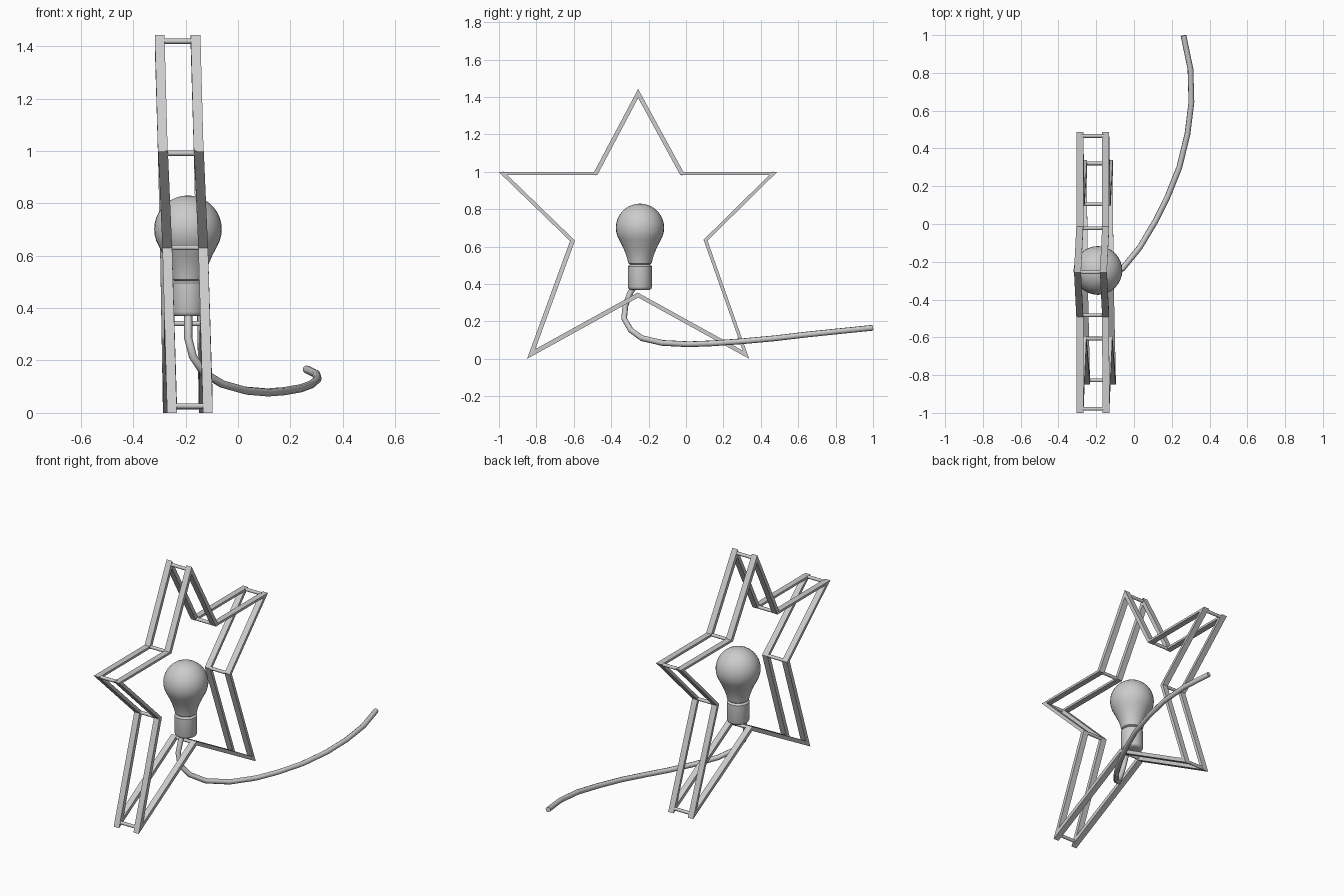
import bpy, bmesh, math
from mathutils import Vector, Matrix

if "Cube" in bpy.data.objects:
    bpy.data.objects.remove(bpy.data.objects["Cube"])

# star outline: outer corner (y, z), x of the left frame there, width of the bar to the next corner
STAR = [(-.256, 1.443, -.299, .023), (-.013, .998, -.287, .014), (.486, .998, -.287, .018),
        (.115, .632, -.279, .018), (.338, 0, -.268, .022), (-.256, .328, -.264, .024),
        (-.850, 0, -.252, .024), (-.620, .630, -.270, .020), (-1.0, .998, -.286, .014),
        (-.492, .998, -.287, .023)]
DEPTH, GAP = .037, .137
N = len(STAR)
outer = [Vector((s[0], s[1])) for s in STAR]


def inward(i):
    d = (outer[(i + 1) % N] - outer[i % N]).normalized()
    return Vector((d.y, -d.x))


# mitred inner outline
inner = []
for i in range(N):
    a, b = inward(i - 1), inward(i)
    m = Matrix(((a.x, a.y), (b.x, b.y)))
    inner.append(outer[i] + m.inverted() @ Vector((STAR[i - 1][3], STAR[i][3])))


def new_object(name, bm, smooth=False):
    bmesh.ops.recalc_face_normals(bm, faces=bm.faces)
    me = bpy.data.meshes.new(name)
    bm.to_mesh(me)
    bm.free()
    ob = bpy.data.objects.new(name, me)
    bpy.context.collection.objects.link(ob)
    if smooth:
        bpy.ops.object.select_all(action='DESELECT')
        bpy.context.view_layer.objects.active = ob
        ob.select_set(True)
        bpy.ops.object.shade_smooth_by_angle(angle=math.radians(40))
    return ob


# square-section star frames
def star_frame(name, dx):
    bm = bmesh.new()
    rings = []
    for i in range(N):
        x = STAR[i][2] + dx
        o, n = outer[i], inner[i]
        rings.append([bm.verts.new(c) for c in (
            (x - DEPTH / 2, o.x, o.y), (x + DEPTH / 2, o.x, o.y),
            (x + DEPTH / 2, n.x, n.y), (x - DEPTH / 2, n.x, n.y))])
    for i in range(N):
        a, b = rings[i], rings[(i + 1) % N]
        for k in range(4):
            j = (k + 1) % 4
            bm.faces.new((a[k], a[j], b[j], b[k]))
    new_object(name, bm)


star_frame("star_frame_left", 0)
star_frame("star_frame_right", GAP)

# rungs joining the two frames at every corner
bm = bmesh.new()
for i in range(N):
    c = (outer[i] + inner[i]) / 2
    mat = Matrix.Translation((STAR[i][2] + GAP / 2, c.x, c.y)) @ Matrix.Rotation(math.pi / 2, 4, 'Y')
    bmesh.ops.create_cone(bm, cap_ends=True, segments=12, radius1=.01, radius2=.01, depth=GAP - .02, matrix=mat)
new_object("frame_rungs", bm, True)


# lathed parts of the lamp
def lathe(name, profile, segments=32):
    bm = bmesh.new()
    vs = [bm.verts.new((r, 0, z)) for r, z in profile]
    es = [bm.edges.new(p) for p in zip(vs, vs[1:])]
    bmesh.ops.spin(bm, geom=vs + es, axis=(0, 0, 1), cent=(0, 0, 0), angle=2 * math.pi,
                   steps=segments, use_merge=True)
    bmesh.ops.remove_doubles(bm, verts=bm.verts, dist=1e-5)
    new_object(name, bm, True).location = (-.191, -.246, 0)


globe = [(.129 * math.sin(math.radians(t)), .701 + .129 * math.cos(math.radians(t))) for t in range(0, 121, 10)]
lathe("bulb_glass", globe + [(.094, .603), (.079, .568), (.069, .54), (.065, .522), (.062, .51), (.052, .503), (0, .503)])
lathe("bulb_socket", [(0, .506), (.05, .506), (.058, .501), (.0645, .495), (.0645, .385), (.061, .375), (.052, .369), (0, .369)])

# trailing cable
path = [(-.19, -.278, .385), (-.19, -.3, .35), (-.19, -.324, .285), (-.172, -.331, .215), (-.13, -.295, .153),
        (-.06, -.235, .11), (.03, -.125, .085), (.114, .016, .078), (.177, .143, .083), (.24, .3, .094),
        (.283, .476, .11), (.304, .645, .13), (.299, .82, .148), (.262, .998, .166)]
cu = bpy.data.curves.new("cable", 'CURVE')
cu.dimensions = '3D'
cu.bevel_depth = .0155
cu.bevel_resolution = 2
cu.use_fill_caps = True
sp = cu.splines.new('POLY')
sp.points.add(len(path) - 1)
for p, c in zip(sp.points, path):
    p.co = (*c, 1)
sp.use_smooth = True
bpy.context.collection.objects.link(bpy.data.objects.new("cable", cu))
